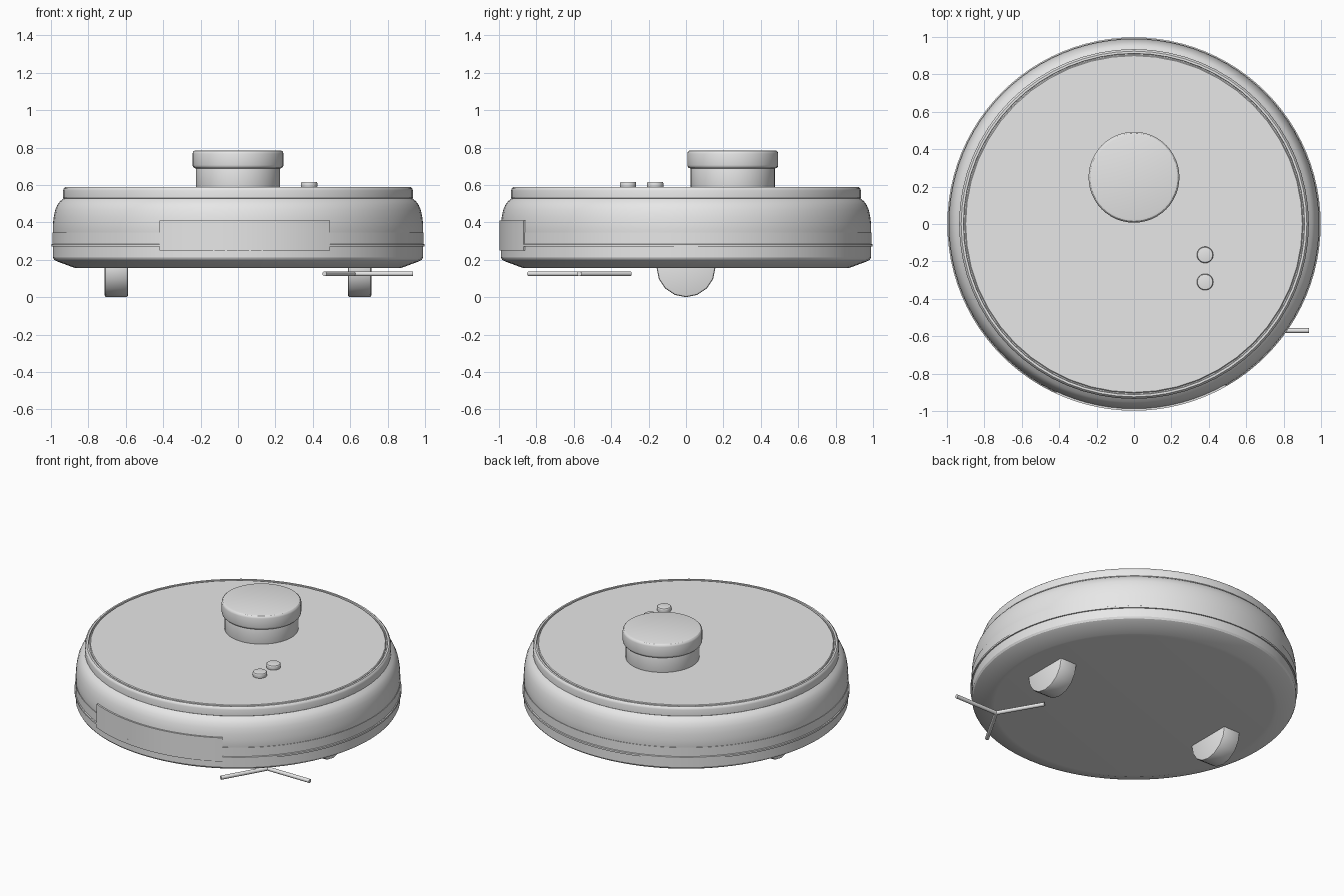
import bpy, bmesh, math
from mathutils import Matrix, Vector

if "Cube" in bpy.data.objects:
    bpy.data.objects.remove(bpy.data.objects["Cube"])

grey = bpy.data.materials.new("light grey plastic")
grey.diffuse_color = (0.8, 0.8, 0.8, 1)
grey.use_nodes = True
grey.node_tree.nodes["Principled BSDF"].inputs["Base Color"].default_value = grey.diffuse_color


def finish(name, bm, smooth=30):
    """Turn a bmesh into a named, smooth-shaded object."""
    bmesh.ops.recalc_face_normals(bm, faces=bm.faces)
    mesh = bpy.data.meshes.new(name)
    bm.to_mesh(mesh)
    bm.free()
    mesh.materials.append(grey)
    ob = bpy.data.objects.new(name, mesh)
    bpy.context.collection.objects.link(ob)
    bpy.ops.object.select_all(action='DESELECT')
    ob.select_set(True)
    bpy.context.view_layer.objects.active = ob
    bpy.ops.object.shade_smooth_by_angle(angle=math.radians(smooth))
    return ob


def lathe(name, profile, sides, centre=(0, 0)):
    """Revolve (radius, z) points around a vertical axis and cap both ends."""
    bm = bmesh.new()
    rings = []
    for r, z in profile:
        rings.append([bm.verts.new((centre[0] + r * math.cos(2 * math.pi * i / sides),
                                    centre[1] + r * math.sin(2 * math.pi * i / sides), z))
                      for i in range(sides)])
    for a, b in zip(rings, rings[1:]):
        for i in range(sides):
            j = (i + 1) % sides
            bm.faces.new((a[i], a[j], b[j], b[i]))
    bm.faces.new(rings[0])
    bm.faces.new(rings[-1])
    return finish(name, bm)


def rounded(r, z0, z1, bev):
    """Profile of a disc with rounded rims."""
    arc = [(r - bev + bev * math.sin(t), bev - bev * math.cos(t))
           for t in (0, math.pi / 6, math.pi / 3, math.pi / 2)]
    return [(x, z0 + d) for x, d in arc] + [(x, z1 - d) for x, d in reversed(arc)]


# Chassis with sloping underside
lathe("chassis", [(0.85, 0.155), (0.875, 0.157), (0.965, 0.19), (0.983, 0.2),
                  (0.99, 0.212), (0.99, 0.28)], 96)
# Bumper band with a thin projecting lip
lathe("bumper_band", [(0.985, 0.27), (0.998, 0.27), (0.998, 0.282),
                      (0.993, 0.285), (0.993, 0.345), (0.98, 0.345)], 96)
# Rounded upper shell
lathe("upper_shell", [(0.98, 0.28), (0.99, 0.345), (0.99, 0.39), (0.985, 0.43), (0.978, 0.465),
                      (0.966, 0.493), (0.952, 0.512), (0.93, 0.53), (0.9, 0.532)], 96)
# Top rim, stepped down to the inset lid
lathe("top_rim", [(0.928, 0.525), (0.935, 0.53), (0.935, 0.57), (0.932, 0.58), (0.924, 0.588),
                  (0.912, 0.588), (0.91, 0.578), (0.9, 0.578)], 64)
lathe("lid", [(0.905, 0.56), (0.905, 0.583), (0.9, 0.588)], 48)

# Sensor turret
lathe("turret_neck", rounded(0.225, 0.58, 0.70, 0.01), 48, (0, 0.25))
lathe("turret_cap", rounded(0.243, 0.688, 0.785, 0.018), 48, (0, 0.25))

# Two buttons
for i, y in enumerate((-0.165, -0.31)):
    lathe(f"button_{i + 1}", rounded(0.044, 0.585, 0.616, 0.007), 32, (0.38, y))

# Curved sensor window on the front
bm = bmesh.new()
steps, first, last = 24, math.radians(-114.8), math.radians(-60.5)
loops = []
for i in range(steps + 1):
    a = first + (last - first) * i / steps
    loops.append([bm.verts.new((r * math.cos(a), r * math.sin(a), z))
                  for r, z in ((0.96, 0.25), (0.998, 0.25), (0.998, 0.41), (0.96, 0.41))])
for a, b in zip(loops, loops[1:]):
    for k in range(4):
        bm.faces.new((a[k], a[(k + 1) % 4], b[(k + 1) % 4], b[k]))
bm.faces.new(loops[0])
bm.faces.new(loops[-1])
finish("front_window", bm)

# Drive wheels
for side, name in ((-1, "left_wheel"), (1, "right_wheel")):
    bm = bmesh.new()
    bmesh.ops.create_cone(bm, cap_ends=True, segments=16, radius1=0.157, radius2=0.157, depth=0.125,
                          matrix=Matrix.Translation((side * 0.65, 0, 0.157)) @ Matrix.Rotation(math.pi / 2, 4, 'Y'))
    rims = [e for e in bm.edges if any(len(f.verts) > 4 for f in e.link_faces)]
    bmesh.ops.bevel(bm, geom=rims, offset=0.01, segments=2, profile=0.5, affect='EDGES')
    finish(name, bm)

# Three-armed side brush
bm = bmesh.new()
hub = Vector((0.62, -0.57, 0.125))
for k in range(3):
    turn = Matrix.Rotation(k * 2 * math.pi / 3, 4, 'Z')
    bmesh.ops.create_cone(bm, cap_ends=True, segments=10, radius1=0.013, radius2=0.013, depth=0.315,
                          matrix=Matrix.Translation(hub) @ turn @ Matrix.Translation((0.1575, 0, 0))
                          @ Matrix.Rotation(math.pi / 2, 4, 'Y'))
finish("side_brush", bm, 40)
